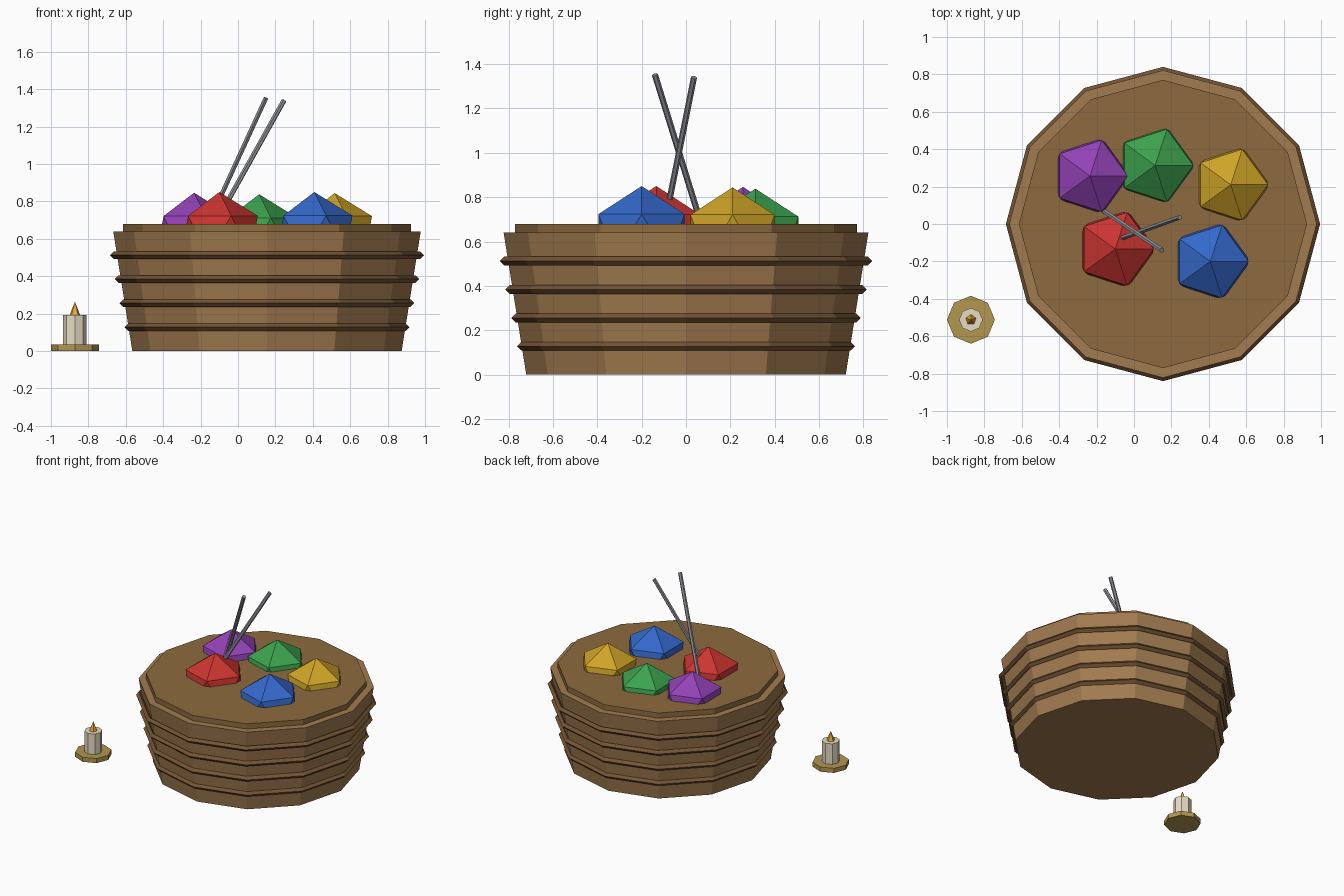
import bpy
from mathutils import Vector

if "Cube" in bpy.data.objects:
    bpy.data.objects.remove(bpy.data.objects["Cube"])


def material(name, rgb):
    m = bpy.data.materials.new(name)
    m.diffuse_color = (*rgb, 1.0)
    m.use_nodes = True
    m.node_tree.nodes["Principled BSDF"].inputs["Base Color"].default_value = m.diffuse_color
    return m


WOOD = material("wood", (0.36, 0.20, 0.08))
FILL = material("filling", (0.27, 0.145, 0.05))
BAND = material("dark_band", (0.18, 0.09, 0.035))
STEEL = material("steel", (0.28, 0.29, 0.32))
BRASS = material("brass", (0.45, 0.31, 0.08))
WAX = material("wax", (0.80, 0.72, 0.55))
FLAME = material("flame", (0.85, 0.38, 0.04))


def finish(name, mat):
    ob = bpy.context.object
    ob.name = name
    ob.data.materials.append(mat)
    return ob


def frustum(name, mat, xy, z0, z1, r0, r1, sides):
    bpy.ops.mesh.primitive_cone_add(vertices=sides, radius1=r0, radius2=r1, depth=z1 - z0,
                                    location=(xy[0], xy[1], (z0 + z1) / 2))
    return finish(name, mat)


def rod(name, a, b, r):
    a, b = Vector(a), Vector(b)
    d = b - a
    bpy.ops.mesh.primitive_cylinder_add(vertices=6, radius=r, depth=d.length, location=(a + b) / 2,
                                        rotation=d.to_track_quat('Z', 'Y').to_euler())
    return finish(name, STEEL)


# Tapered twelve-sided tub with a raised filling
TUB = (0.155, 0.0)
frustum("tub", WOOD, TUB, 0.0, 0.64, 0.72, 0.822, 12)
frustum("filling", FILL, TUB, 0.60, 0.68, 0.77, 0.77, 12)

# Diamond-section hoops around the tub
for i in range(4):
    bpy.ops.mesh.primitive_torus_add(major_segments=12, minor_segments=4,
                                     major_radius=0.742 + 0.026 * i, minor_radius=0.02,
                                     location=(*TUB, 0.128 * (i + 1)))
    finish(f"hoop_{i + 1}", BAND)

# Half-sunk balls of yarn, each a plain icosahedron
balls = {
    "red": ((-0.10, -0.134), 0.230, 0.85, (0.60, 0.035, 0.03)),
    "blue": ((0.408, -0.20), 0.228, 0.85, (0.035, 0.14, 0.60)),
    "green": ((0.113, 0.313), 0.228, 0.838, (0.045, 0.36, 0.075)),
    "purple": ((-0.235, 0.257), 0.225, 0.846, (0.29, 0.055, 0.47)),
    "yellow": ((0.517, 0.21), 0.223, 0.844, (0.62, 0.37, 0.02)),
}
for colour, (xy, r, top, rgb) in balls.items():
    bpy.ops.mesh.primitive_ico_sphere_add(subdivisions=1, radius=r, location=(*xy, top - r))
    finish(f"{colour}_ball", material(colour, rgb))

# Two crossed needles
rod("needle_left", (-0.18, 0.082, 0.635), (0.149, -0.14, 1.352), 0.014)
rod("needle_right", (-0.145, -0.104, 0.64), (0.246, 0.036, 1.34), 0.014)

# Candle on a small dish
CANDLE = (-0.872, -0.512)
frustum("candle_dish", BRASS, CANDLE, 0.0, 0.035, 0.128, 0.128, 8)
frustum("candle", WAX, CANDLE, 0.035, 0.193, 0.063, 0.063, 8)
frustum("flame", FLAME, CANDLE, 0.193, 0.264, 0.029, 0.0, 5)
